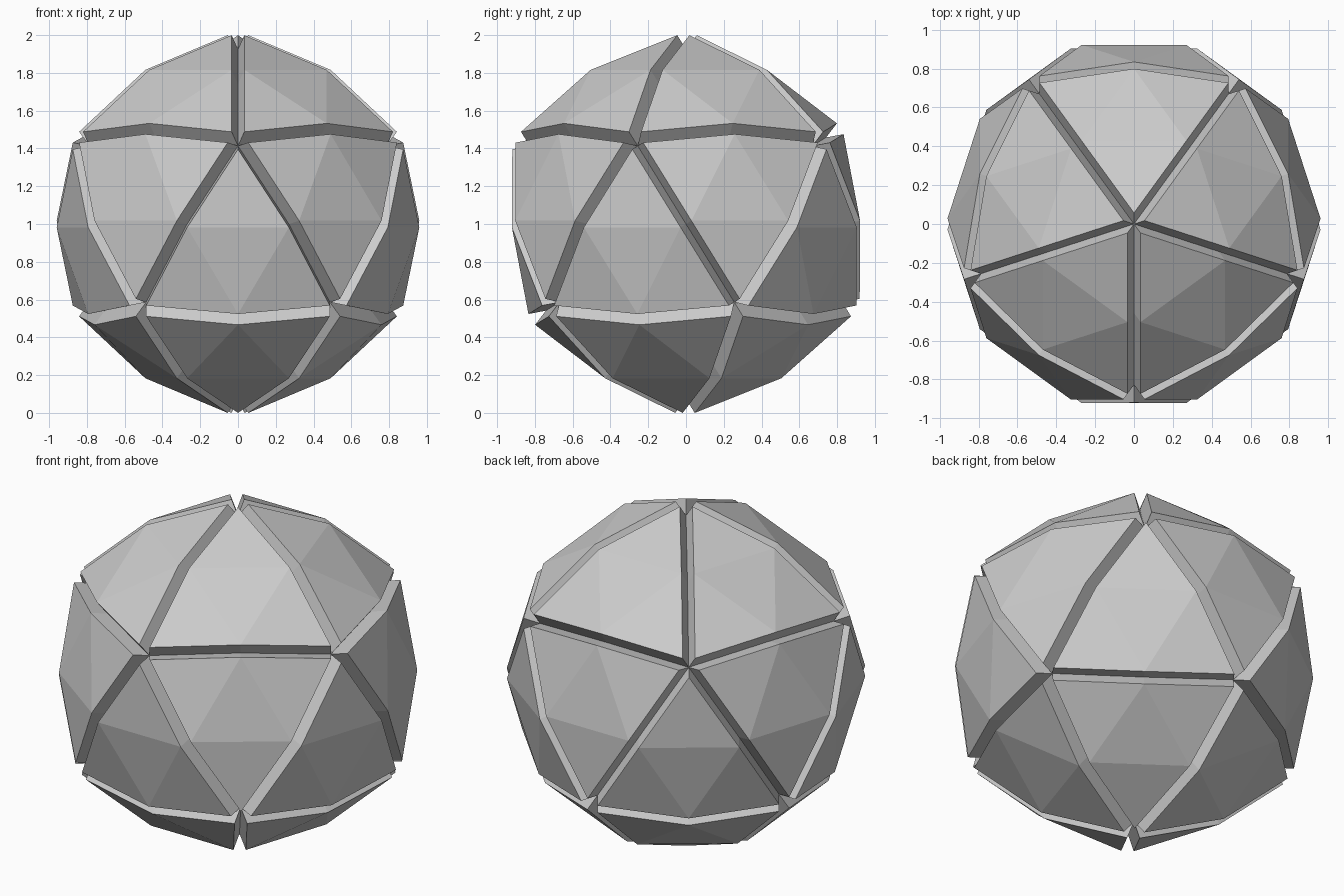
import bpy, bmesh, math
from mathutils import Matrix

if "Cube" in bpy.data.objects:
    bpy.data.objects.remove(bpy.data.objects["Cube"])

CORNER_R = 0.925   # radius of groove floor at panel corners
MIDDLE_R = 0.872   # radius of groove floor at edge midpoints
RAISE = 0.094      # height each panel is pushed out along its own normal

# base icosahedron, turned so an upper-ring corner faces the front
ico = bmesh.new()
bmesh.ops.create_icosphere(ico, subdivisions=1, radius=1.0,
                           matrix=Matrix.Rotation(math.radians(-18), 4, 'Z'))
ico.normal_update()


def add_panel(bm, corners, normal):
    """Faceted four-triangle panel with straight side walls."""
    rim = []
    for i in range(3):
        a, b = corners[i].normalized(), corners[(i + 1) % 3].normalized()
        rim += [a * CORNER_R, (a + b).normalized() * MIDDLE_R]
    base = [bm.verts.new(p) for p in rim]
    top = [bm.verts.new(p + normal * RAISE) for p in rim]
    for tri in ((0, 1, 5), (1, 2, 3), (3, 4, 5), (1, 3, 5)):
        bm.faces.new([top[i] for i in tri])
    for i in range(6):
        j = (i + 1) % 6
        bm.faces.new((base[i], base[j], top[j], top[i]))


# panelled ball: twenty raised panels sharing V-shaped grooves
bm = bmesh.new()
for f in ico.faces:
    add_panel(bm, [v.co for v in f.verts], f.normal)
ico.free()
bmesh.ops.remove_doubles(bm, verts=bm.verts, dist=0.0005)
bmesh.ops.translate(bm, verts=bm.verts, vec=(0, 0, CORNER_R + RAISE * 0.7947))

mesh = bpy.data.meshes.new("panelled_ball")
bm.to_mesh(mesh)
bm.free()
ball = bpy.data.objects.new("panelled_ball", mesh)
bpy.context.collection.objects.link(ball)
